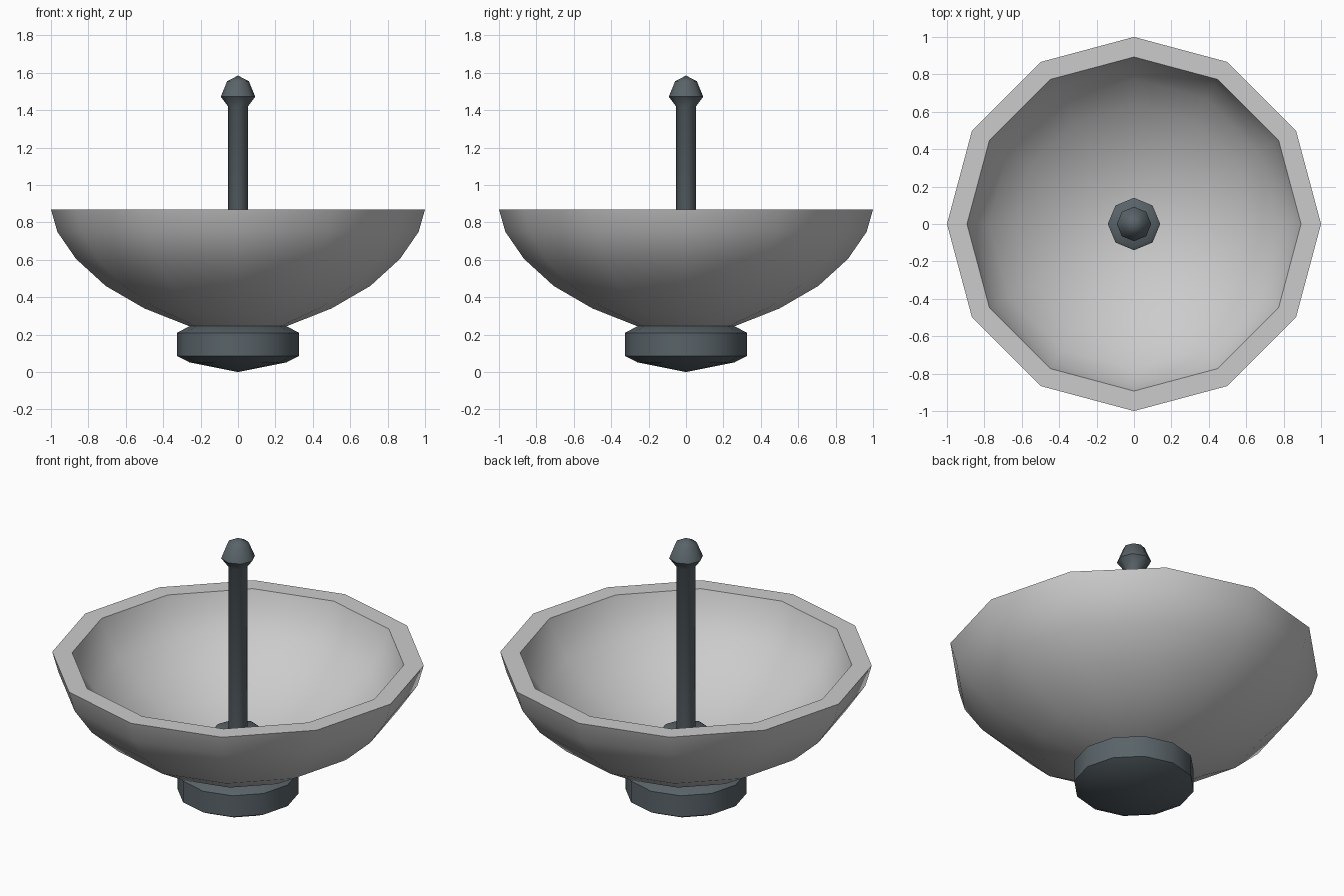
import bpy, bmesh, math

if "Cube" in bpy.data.objects:
    bpy.data.objects.remove(bpy.data.objects["Cube"])

metal = bpy.data.materials.new("dark_metal")
metal.diffuse_color = (0.10, 0.125, 0.14, 1)
metal.use_nodes = True
metal.node_tree.nodes["Principled BSDF"].inputs["Base Color"].default_value = metal.diffuse_color


def lathe(name, profile, sides, angle, material=None):
    """Spin an (r, z) profile round z; points with r = 0 become poles."""
    bm = bmesh.new()
    rings = []
    for r, z in profile:
        n = sides if r > 0 else 1
        rings.append([bm.verts.new((r * math.cos(2 * math.pi * i / sides),
                                    r * math.sin(2 * math.pi * i / sides), z))
                      for i in range(n)])
    for a, b in zip(rings, rings[1:]):
        for i in range(sides):
            j = (i + 1) % sides
            loop = [a[i % len(a)], a[j % len(a)], b[j % len(b)], b[i % len(b)]]
            bm.faces.new(list(dict.fromkeys(loop)))
    bmesh.ops.recalc_face_normals(bm, faces=bm.faces)
    mesh = bpy.data.meshes.new(name)
    bm.to_mesh(mesh)
    bm.free()
    obj = bpy.data.objects.new(name, mesh)
    bpy.context.collection.objects.link(obj)
    if material:
        mesh.materials.append(material)
    bpy.ops.object.select_all(action='DESELECT')
    obj.select_set(True)
    bpy.context.view_layer.objects.active = obj
    bpy.ops.object.shade_smooth_by_angle(angle=math.radians(angle))
    return obj


# Thick bowl: outer skin, flat rim, inner skin
lathe("bowl", [(0, 0.22), (0.26, 0.245), (0.5, 0.34), (0.707, 0.46),
               (0.866, 0.605), (0.966, 0.75), (1.0, 0.87),
               (0.893, 0.87), (0.86, 0.775), (0.775, 0.66), (0.635, 0.54),
               (0.45, 0.435), (0.24, 0.36), (0, 0.335)], 12, 40)

# Base plug under the bowl
lathe("base", [(0, 0), (0.26, 0.052), (0.325, 0.085), (0.325, 0.21),
               (0.26, 0.245), (0, 0.245)], 12, 31, metal)

# Collar on the bowl floor
lathe("collar", [(0, 0.3), (0.14, 0.3), (0.14, 0.44), (0.12, 0.455),
                 (0, 0.455)], 8, 46, metal)

# Spindle with a faceted knob
lathe("spindle", [(0, 0.2), (0.053, 0.2), (0.053, 1.42), (0.092, 1.472),
                  (0.058, 1.555), (0, 1.585)], 8, 46, metal)
